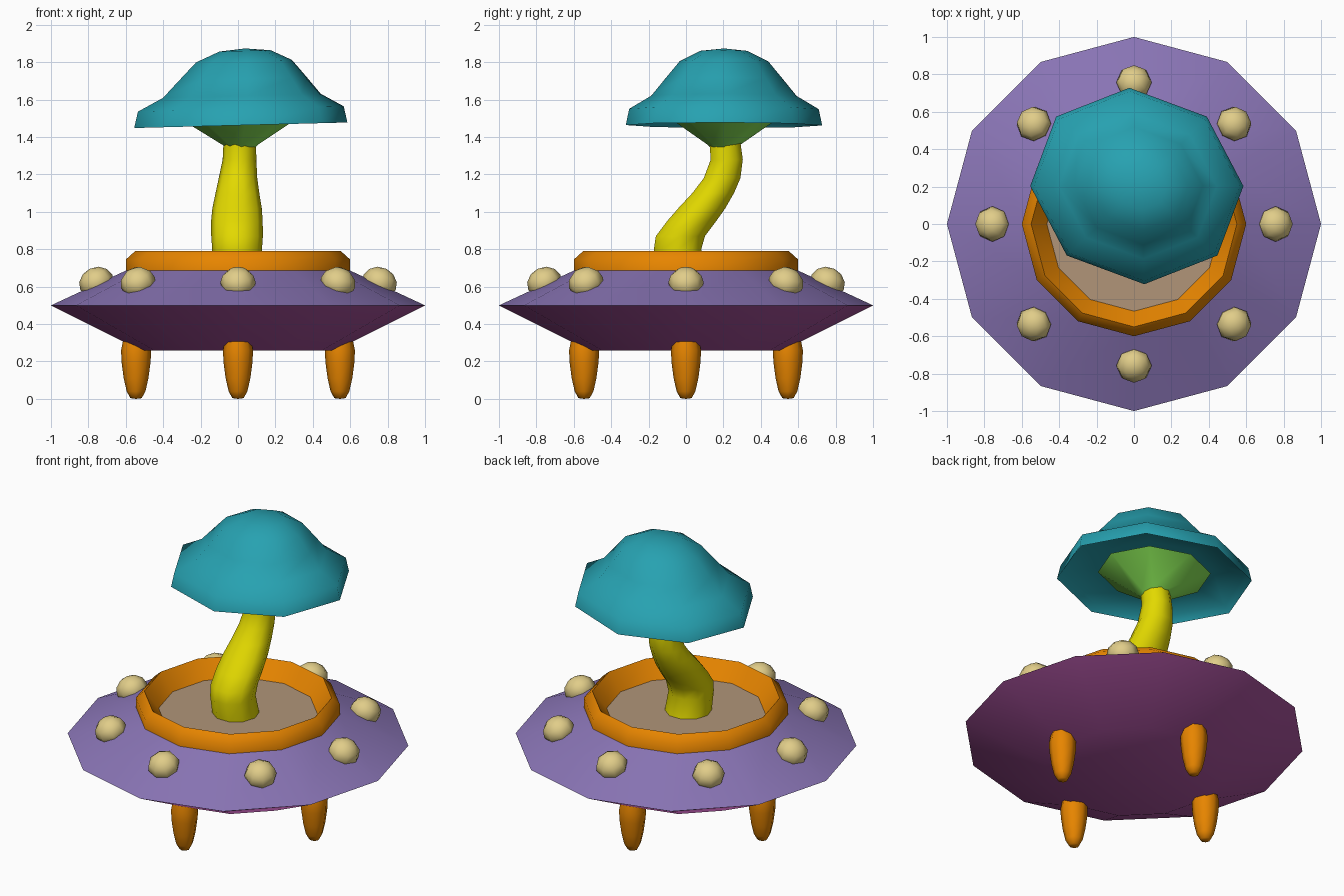
import bpy, bmesh, math
from mathutils import Matrix, Vector

cube = bpy.data.objects.get("Cube")
if cube:
    bpy.data.objects.remove(cube, do_unlink=True)


def material(name, colour):
    mat = bpy.data.materials.new(name)
    mat.use_nodes = True
    rgba = (*colour, 1)
    mat.diffuse_color = rgba
    mat.node_tree.nodes["Principled BSDF"].inputs["Base Color"].default_value = rgba
    return mat


lilac = material("lilac", (.25, .175, .46))
plum = material("plum", (.42, .09, .36))
orange = material("orange", (.8, .235, 0))
teal = material("teal", (.02, .36, .44))
yellow = material("yellow", (.76, .69, 0))
green = material("green", (.27, .85, .1))
taupe = material("taupe", (.44, .3, .19))
cream = material("cream", (.75, .61, .25))


def finish(bm, name, mats, angle):
    mesh = bpy.data.meshes.new(name)
    bm.to_mesh(mesh)
    bm.free()
    for mat in mats:
        mesh.materials.append(mat)
    obj = bpy.data.objects.new(name, mesh)
    bpy.context.collection.objects.link(obj)
    bpy.ops.object.select_all(action="DESELECT")
    obj.select_set(True)
    bpy.context.view_layer.objects.active = obj
    bpy.ops.object.shade_smooth_by_angle(angle=math.radians(angle))
    return obj


def lathe(name, profile, sides, mats, angle=40, closed=False, warp=None, rule=None):
    """Spin (radius, z[, x, y]) rings, listed bottom to top along the outside."""
    bm = bmesh.new()
    rings = []
    for r, z, *centre in profile:
        cx, cy = centre or (0, 0)
        ring = []
        for k in range(sides):
            a = math.tau * k / sides
            ring.append(bm.verts.new((cx + r * math.cos(a), cy + r * math.sin(a), z)))
        rings.append(ring)
    pairs = list(zip(rings, rings[1:]))
    if closed:
        pairs.append((rings[-1], rings[0]))
    for low, high in pairs:
        for k in range(sides):
            n = (k + 1) % sides
            bm.faces.new((low[k], low[n], high[n], high[k]))
    bmesh.ops.remove_doubles(bm, verts=bm.verts, dist=1e-5)
    if warp:
        for v in bm.verts:
            v.co = warp(v.co)
    bm.normal_update()
    if rule:
        for f in bm.faces:
            f.material_index = rule(f)
    return finish(bm, name, mats, angle)


# Saucer body, plum below and lilac above, sunken under the cockpit
lathe("saucer_hull", [(0, .26), (.52, .26), (1, .5), (.58, .695), (.54, .66), (0, .66)],
      12, [lilac, plum], rule=lambda f: int(f.normal.z < 0))

# Cockpit rim and floor
lathe("cockpit_rim", [(.6, .67), (.6, .745), (.55, .79), (.46, .675)], 12,
      [orange], 48, closed=True)
lathe("cockpit_floor", [(.49, .675), (.485, .683), (0, .683)], 12, [taupe])

# Curved mushroom stem
lathe("stem", [(.138, .67, 0, -.02), (.133, .8, -.005, -.045), (.138, .87, -.005, -.03),
               (.138, .95, -.006, .03), (.132, 1.02, -.005, .085), (.117, 1.1, -.003, .145),
               (.103, 1.18, 0, .193), (.09, 1.28, .008, .218), (.086, 1.4, .01, .205)],
      10, [yellow], 60)


# Tilted, slightly skewed mushroom cap, hollow with a lip, and gills beneath
def cap_warp(co):
    x = .57 * co.x - .04 * co.y
    return Vector((x + .015, .525 * co.y + .203, co.z + .026 * x))


lathe("cap", [(0, 1.55), (.6, 1.535), (.94, 1.505), (1, 1.463), (.965, 1.55),
              (.74, 1.62, .01, 0), (.6, 1.71, .02, 0), (.45, 1.805, .03, 0),
              (.24, 1.86, .04, 0), (0, 1.873, .04, 0)],
      8, [teal], 62, warp=cap_warp)
lathe("gills", [(.14, 1.345), (.17, 1.36), (.58, 1.51), (0, 1.54)], 8, [green], 60,
      warp=cap_warp)

# Round lamps seated on the sloping upper hull
slope = math.atan2(.19, .4)
for i in range(8):
    bm = bmesh.new()
    place = (Matrix.Rotation(math.tau * i / 8, 4, "Z") @ Matrix.Translation((.757, 0, .622))
             @ Matrix.Rotation(slope, 4, "Y") @ Matrix.Diagonal((.095, .095, .082, 1)))
    bmesh.ops.create_uvsphere(bm, u_segments=8, v_segments=6, radius=1, matrix=place)
    finish(bm, f"lamp_{i + 1}", [cream], 60)

# Four tapered landing legs
for i, side in enumerate(("left", "back", "right", "front")):
    leg = lathe(f"{side}_leg", [(0, 0), (.03, .004), (.05, .04), (.066, .11), (.078, .2),
                                (.08, .26), (.07, .31), (0, .32)], 8, [orange], 60)
    a = math.tau * i / 4
    leg.location = (.545 * math.cos(a), .545 * math.sin(a), 0)
